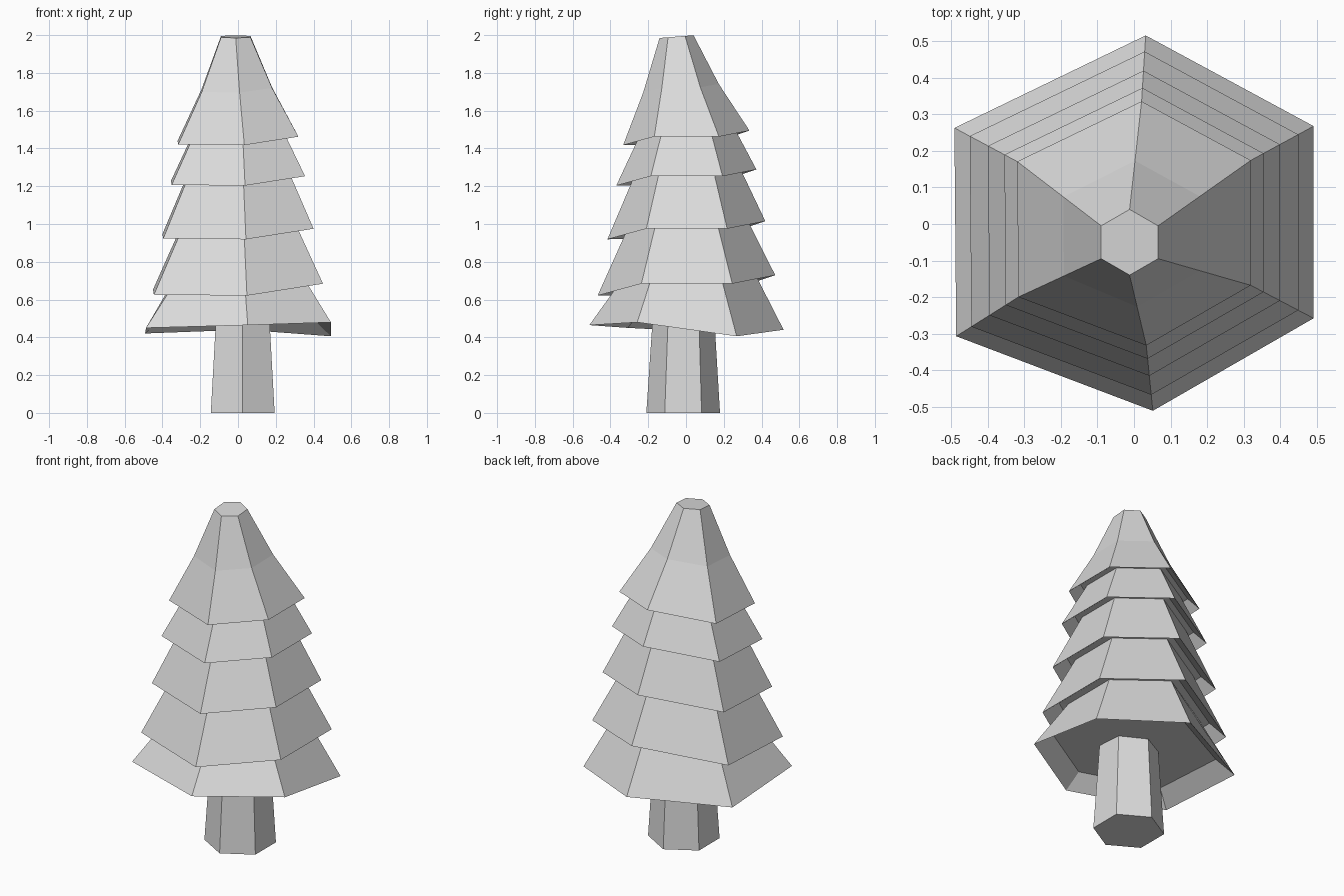
import bpy
import math

cube = bpy.data.objects.get("Cube")
if cube:
    bpy.data.objects.remove(cube, do_unlink=True)

grey = bpy.data.materials.new("light grey")
grey.use_nodes = True
grey.diffuse_color = (0.71, 0.71, 0.71, 1)
grey.node_tree.nodes["Principled BSDF"].inputs["Base Color"].default_value = (0.71, 0.71, 0.71, 1)

# Irregular hexagon of a branch tier, from the back vertex clockwise
OUTLINE = [(0.065, 1.05), (1, 0.545), (1, -0.525), (0.105, -1.04), (-0.99, -0.625), (-1, 0.535)]
# Droop of each corner, relative to the tier size
DROOP = [0.12, 0.02, 0.02, -0.12, -0.11, -0.05]
SKIRT_DROOP = [-0.02, -0.09, 0.06, 0.03, 0.0, -0.06]


def tier_ring(size, z, droop=DROOP):
    return [(x * size, y * size, z + d * size) for (x, y), d in zip(OUTLINE, droop)]


def hex_ring(cx, cy, radius, z, tilt=0.0):
    ring = []
    for i in range(6):
        a = math.pi / 2 - i * math.pi / 3
        y = radius * math.sin(a)
        ring.append((cx + radius * math.cos(a), cy + y, z + tilt * y))
    return ring


def blend(low, high, t_side, t_up):
    """Ring between two others, with separate sideways and upward fractions."""
    weights = (t_side, t_side, t_up)
    return [tuple(a + (b - a) * w for a, b, w in zip(p, q, weights)) for p, q in zip(low, high)]


def loft(name, rings):
    """Join six-sided rings, listed bottom to top, and cap both ends."""
    verts = [v for ring in rings for v in ring]
    faces = [tuple(range(6)), tuple(range(len(verts) - 1, len(verts) - 7, -1))]
    for r in range(len(rings) - 1):
        for i in range(6):
            a, b = r * 6 + i, r * 6 + (i + 1) % 6
            faces.append((a, a + 6, b + 6, b))
    mesh = bpy.data.meshes.new(name)
    mesh.from_pydata(verts, [], faces)
    mesh.materials.append(grey)
    mesh.update()
    obj = bpy.data.objects.new(name, mesh)
    bpy.context.collection.objects.link(obj)
    return obj


# Tapered trunk
loft("trunk", [hex_ring(0.025, -0.015, 0.195, 0), hex_ring(0.025, -0.013, 0.16, 0.55)])

# Foliage: each tier is a wide rim with a steep inner wall and a recessed ceiling
rings = [tier_ring(0.40, 0.53, SKIRT_DROOP), tier_ring(0.492, 0.45, SKIRT_DROOP)]
for size, z in [(0.45, 0.675), (0.40, 0.967), (0.355, 1.246), (0.32, 1.456)]:
    ceiling = z + size * 0.16
    rings += [tier_ring(size * 0.72, ceiling), tier_ring(size * 0.82, ceiling), tier_ring(size, z)]
# Tapering crown with a slight bend and a blunt tip
tip = hex_ring(-0.012, -0.05, 0.09, 1.992, 0.08)
rings += [blend(rings[-1], tip, 0.55, 0.49), tip]
loft("foliage", rings)
